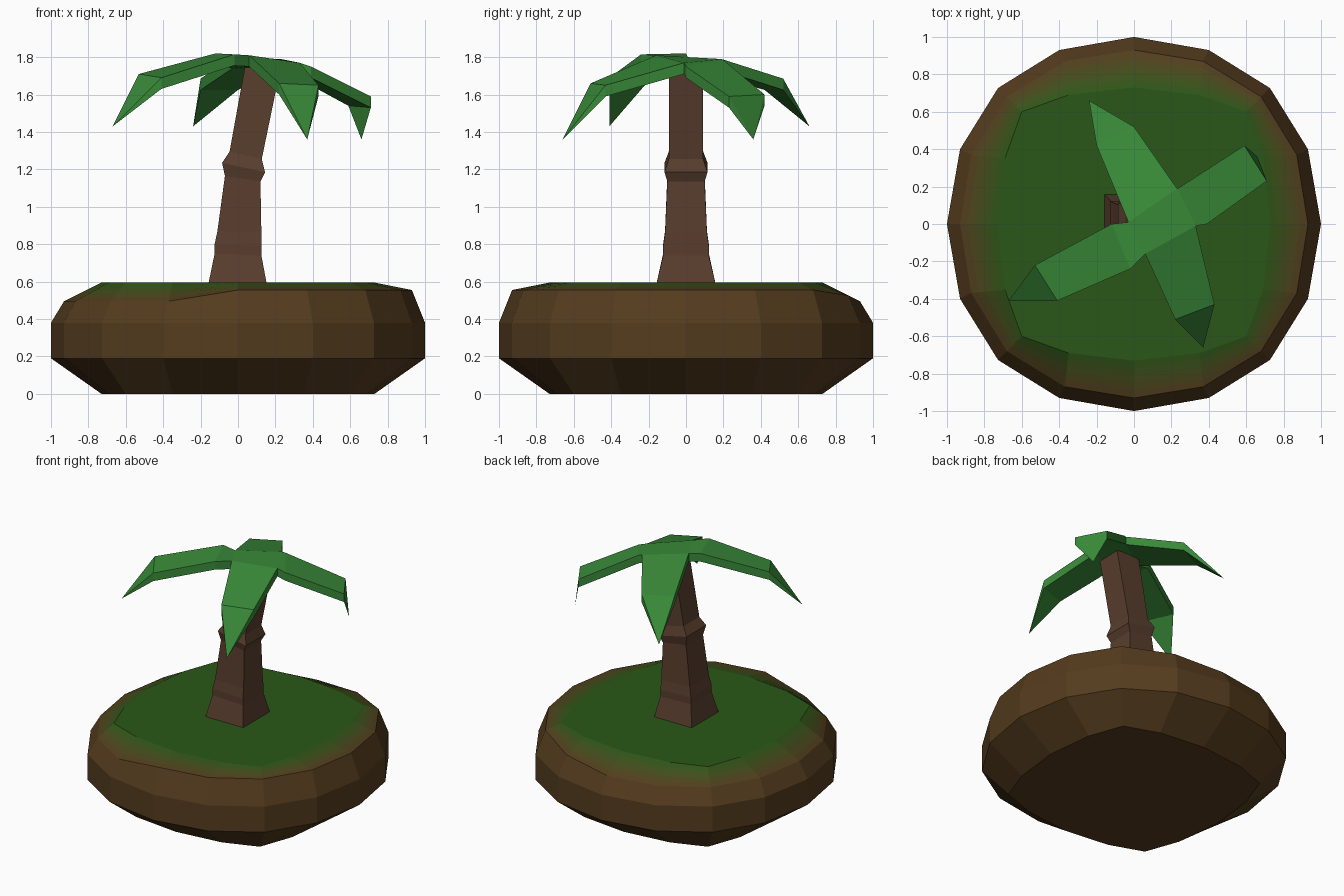
import bpy
from mathutils import Vector

if "Cube" in bpy.data.objects:
    bpy.data.objects.remove(bpy.data.objects["Cube"])


def material(name, rgb):
    m = bpy.data.materials.new(name)
    m.diffuse_color = (*rgb, 1)
    m.use_nodes = True
    m.node_tree.nodes["Principled BSDF"].inputs["Base Color"].default_value = m.diffuse_color
    return m


def build(name, verts, faces, mats, face_mats=None):
    me = bpy.data.meshes.new(name)
    me.from_pydata([tuple(v) for v in verts], [], faces)
    for m in mats:
        me.materials.append(m)
    for p in me.polygons:
        p.use_smooth = False
        if face_mats:
            p.material_index = face_mats[p.index]
    ob = bpy.data.objects.new(name, me)
    bpy.context.collection.objects.link(ob)
    return ob


def loft(rings):
    """Skin equal-length rings (bottom to top, counter-clockwise), capped."""
    n = len(rings[0])
    verts = [v for r in rings for v in r]
    faces = [(k * n + i, k * n + (i + 1) % n, (k + 1) * n + (i + 1) % n, (k + 1) * n + i)
             for k in range(len(rings) - 1) for i in range(n)]
    faces.append(tuple(reversed(range(n))))
    faces.append(tuple(range(len(verts) - n, len(verts))))
    return verts, faces


# Island: 16-sided stone with squarish top and bottom outlines
def island_ring(a, b, c, d, heights):
    quarter = [(a, 0), (b, c), (d, d), (c, b)]
    pts = []
    for _ in range(4):
        pts += quarter
        quarter = [(-y, x) for x, y in quarter]
    return [Vector((x, y, z)) for (x, y), z in zip(pts, heights)]


cap = (.73, .69, .35, .60)
wide = (1, .93, .40, .727)
shoulder_z = [.555] * 3 + [.525] + [.495] * 8 + [.555] * 4
shoulder = island_ring(.93, .87, .37, .68, shoulder_z)
top = island_ring(*cap, [.595] * 16)
bands = 5
slope = [[a.lerp(b, k / bands) for a, b in zip(shoulder, top)] for k in range(bands + 1)]
rings = [island_ring(*cap, [0] * 16), island_ring(*wide, [.19] * 16),
         island_ring(*wide, [.38] * 16)] + slope

earth, grass = Vector((.09, .045, .013)), Vector((.023, .095, .009))
island_mats = [material("earth", earth)]
for k in range(bands):
    island_mats.append(material("earth_to_grass", earth.lerp(grass, (k + .5) / bands)))
island_mats.append(material("grass", grass))
verts, faces = loft(rings)
indices = [0] * 48 + [k + 1 for k in range(bands) for _ in range(16)] + [0, bands + 1]
build("island", verts, faces, island_mats, indices)

# Trunk: leaning square column; left x, left z, right x, right z, half depth
sections = [(-.16, .58, .155, .58, .16), (-.125, .75, .125, .74, .122),
            (-.125, .80, .125, .79, .122), (-.11, .87, .125, .86, .112),
            (-.07, 1.165, .12, 1.135, .10), (-.085, 1.235, .145, 1.185, .115),
            (-.045, 1.295, .127, 1.255, .092), (.04, 1.765, .225, 1.73, .09)]
trunk = [[(l, -h, lz), (r, -h, rz), (r, h, rz), (l, h, lz)] for l, lz, r, rz, h in sections]
build("trunk", *loft(trunk), [material("bark", (.10, .048, .027))])

# Crown: central slab with four drooping leaves growing from its sides
leaf = material("leaf", (.04, .25, .04))
P1, P2, P3, P4 = (-.03, .01, 1.80), (.23, .19, 1.79), (.33, -.01, 1.77), (.06, -.16, 1.81)
down = Vector((0, 0, -.06))
hub = [Vector(p) for p in (P1, P4, P3, P2)]
build("crown_hub", *loft([[p + down for p in hub], hub]), [leaf])

# Each leaf: pairs of (left, right) top edge points seen from the trunk, then the tip
leaves = {
    "leaf_back": ([(P2, P1)[::-1], ((-.20, .42, 1.685), (0, .52, 1.685))], (-.24, .66, 1.43)),
    "leaf_right": ([(P2, P3), ((.25, .20, 1.785), (.39, 0, 1.75)),
                    ((.59, .42, 1.60), (.71, .23, 1.59))], (.66, .36, 1.36)),
    "leaf_front": ([(P3, P4), ((.43, -.43, 1.65), (.22, -.51, 1.66))], (.37, -.66, 1.36)),
    "leaf_left": ([(P4, P1), ((-.02, -.24, 1.815), (-.12, 0, 1.82)),
                   ((-.41, -.41, 1.69), (-.53, -.22, 1.71))], (-.67, -.41, 1.43)),
}
for name, (pairs, tip) in leaves.items():
    if name == "leaf_left":
        pairs = [(b, a) for a, b in pairs]
    cross = []
    for a, b in pairs:
        a, b = Vector(a), Vector(b)
        cross.append([a, b, b + down, a + down])
    verts, faces = loft(cross)
    n = len(verts)
    faces[-1:] = [(n - 4 + i, n - 4 + (i + 1) % 4, n) for i in range(4)]
    ob = build(name, verts + [Vector(tip)], faces, [leaf])
    # consistent outward normals
    import bmesh
    bm = bmesh.new()
    bm.from_mesh(ob.data)
    bmesh.ops.recalc_face_normals(bm, faces=bm.faces)
    bm.to_mesh(ob.data)
    bm.free()
